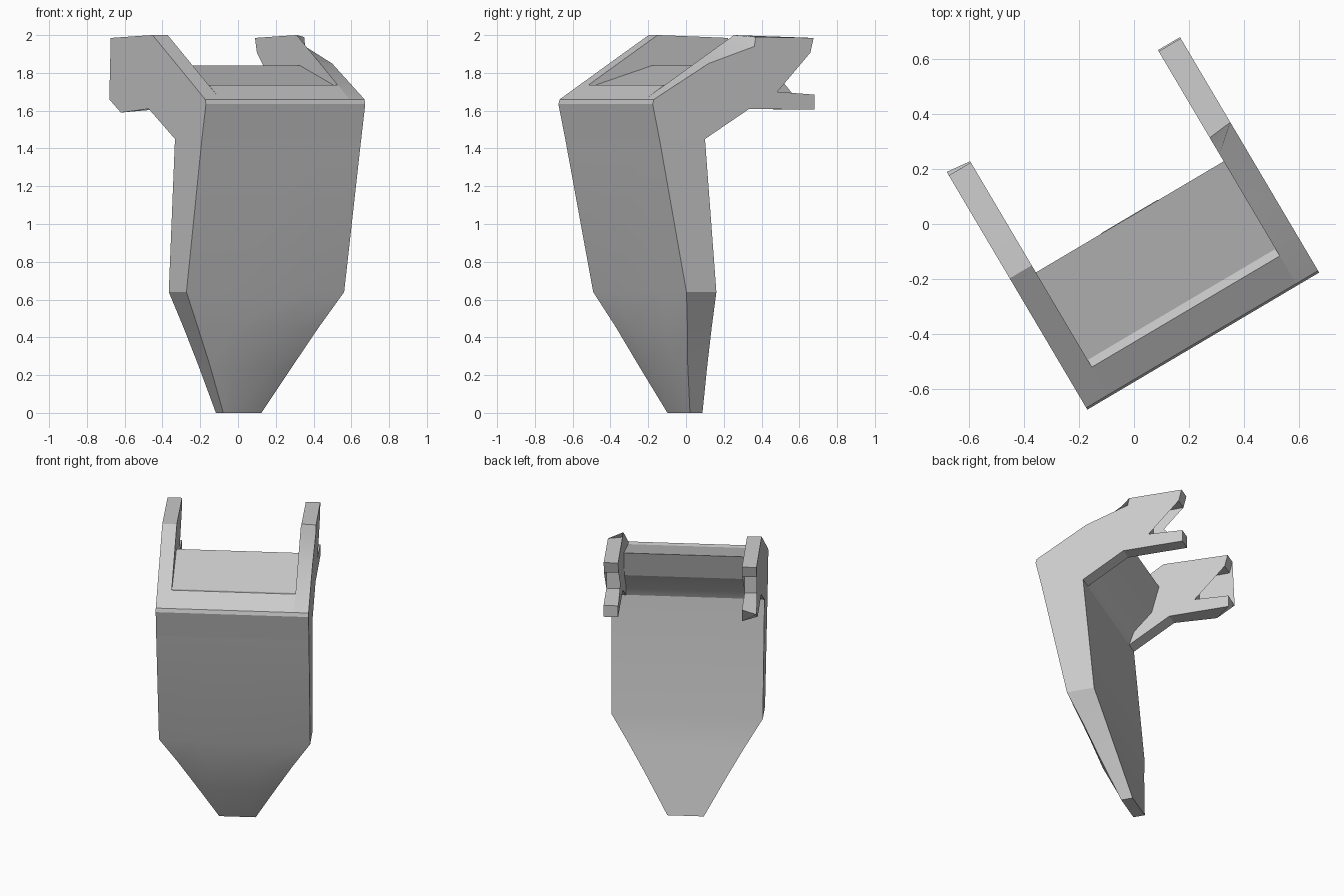
import bpy, bmesh, math

cube = bpy.data.objects.get("Cube")
if cube:
    bpy.data.objects.remove(cube, do_unlink=True)

TURN = math.radians(30.6)   # the whole piece stands turned about z
HALF, INNER = 0.49, 0.397   # outer half width, inside face of the arms

grey = bpy.data.materials.new("plain_grey")
grey.use_nodes = True
grey.diffuse_color = (0.6, 0.6, 0.6, 1)
grey.node_tree.nodes["Principled BSDF"].inputs["Base Color"].default_value = (0.6, 0.6, 0.6, 1)


def loft(name, rings, cap_end=True):
    """Join matching closed rings of points and cap the ends."""
    bm = bmesh.new()
    rows = [[bm.verts.new(p) for p in ring] for ring in rings]
    n = len(rows[0])
    for a, b in zip(rows, rows[1:]):
        for i in range(n):
            j = (i + 1) % n
            bm.faces.new((a[i], a[j], b[j], b[i]))
    bm.faces.new(rows[0][::-1])
    if cap_end:
        bm.faces.new(rows[-1])
    bmesh.ops.triangulate(bm, faces=[f for f in bm.faces if len(f.verts) > 4])
    bmesh.ops.recalc_face_normals(bm, faces=bm.faces)
    mesh = bpy.data.meshes.new(name)
    bm.to_mesh(mesh)
    bm.free()
    mesh.materials.append(grey)
    obj = bpy.data.objects.new(name, mesh)
    bpy.context.collection.objects.link(obj)
    obj.rotation_euler.z = TURN
    bpy.ops.object.select_all(action="DESELECT")
    obj.select_set(True)
    bpy.context.view_layer.objects.active = obj
    bpy.ops.object.shade_smooth_by_angle(angle=math.radians(25))
    return obj


def side(u, profile):
    return [(u, v, z) for v, z in profile]


# Tapering body: height, half width, front, back, swell of the front
def body_ring(z, w, front, back, swell):
    s = w * 0.5
    return [(-w, front, z), (-s, front - swell, z), (s, front - swell, z),
            (w, front, z), (w, back, z), (-w, back, z)]


loft("tapered_body", [
    body_ring(0, 0.117, -0.045, 0.032, 0),
    body_ring(0.25, 0.255, -0.14, -0.02, 0.025),
    body_ring(0.45, 0.37, -0.21, -0.061, 0.025),
    body_ring(0.64, 0.485, -0.284, -0.1, 0),
    body_ring(1.45, HALF, -0.453, -0.173, 0),
], cap_end=False)

# Forked arms: side profile running up the front, along the top, round the notch
front_edge = [(-0.453, 1.45), (-0.495, 1.635), (-0.487, 1.66)]
prongs = [(0.495, 1.985), (0.475, 1.907), (0.272, 1.905), (0.272, 1.70)]
lower_prong = [(0.5, 1.685), (0.5, 1.605)]
underside = [(0.1, 1.61), (-0.173, 1.45)]
straight_top = [(-0.15, 1.87), (0.06, 2.0), (0.13, 1.998)]
sunken_top = [(-0.15, 1.85), (0.13, 1.94), (0.14, 1.99)]
pointed_prong = [(0.51, 1.66), (0.39, 1.59)]


def profile(top, low):
    return front_edge + top + prongs + low + underside


plain = profile(straight_top, lower_prong)
loft("right_arm", [side(-HALF, profile(straight_top, pointed_prong)), side(-INNER, plain)])
loft("left_arm", [side(INNER, plain), side(HALF, profile(sunken_top, lower_prong))])

# Block between the arms with a raised front rim and a sloping floor
block = front_edge + [(-0.37, 1.735), (-0.34, 1.73), (0.03, 1.84),
                      (-0.02, 1.66), (-0.14, 1.54), (-0.173, 1.45)]
loft("centre_block", [side(-INNER, block), side(INNER, block)])
